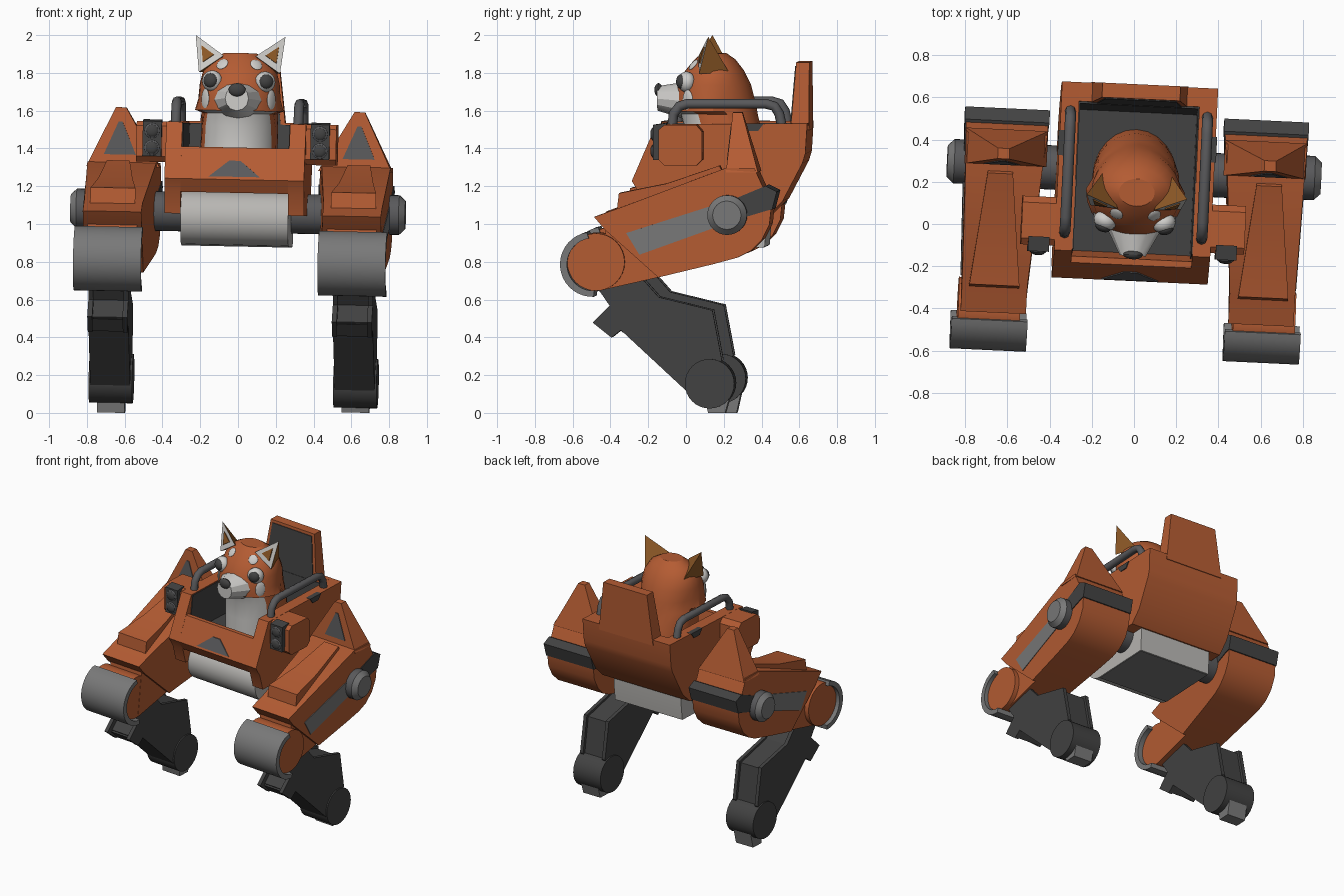
import bpy, bmesh, math
from mathutils import Matrix, Vector

if "Cube" in bpy.data.objects:
    bpy.data.objects.remove(bpy.data.objects["Cube"])


def colour(name, r, g, b):
    m = bpy.data.materials.new(name)
    m.diffuse_color = (r, g, b, 1)
    m.use_nodes = True
    m.node_tree.nodes["Principled BSDF"].inputs["Base Color"].default_value = m.diffuse_color
    return m


ORANGE = colour("orange", 0.46, 0.107, 0.033)
DARK = colour("charcoal", 0.055, 0.055, 0.055)
GREY = colour("mid grey", 0.19, 0.19, 0.19)
STEEL = colour("dark steel", 0.10, 0.10, 0.105)
LIGHT = colour("light grey", 0.48, 0.47, 0.45)
WHITE = colour("white fur", 0.62, 0.61, 0.59)
OCHRE = colour("ochre", 0.27, 0.10, 0.02)

# the whole machine leans and turns a touch
POSE = (Matrix.Translation((-0.013, 0, 1)) @ Matrix.Rotation(math.radians(-2.7), 4, 'Z')
        @ Matrix.Rotation(math.radians(1.2), 4, 'Y') @ Matrix.Translation((0, 0, -1)))
SIDES = ((1, "right"), (-1, "left"))


def finish(name, bm, *mats):
    bmesh.ops.recalc_face_normals(bm, faces=bm.faces[:])
    bm.transform(POSE)
    me = bpy.data.meshes.new(name)
    bm.to_mesh(me)
    bm.free()
    for m in mats:
        me.materials.append(m)
    ob = bpy.data.objects.new(name, me)
    bpy.context.collection.objects.link(ob)
    return ob


def hull(name, a, b, mat):
    """Solid between two matching outlines."""
    bm = bmesh.new()
    va, vb = [bm.verts.new(p) for p in a], [bm.verts.new(p) for p in b]
    bm.faces.new(va)
    bm.faces.new(vb[::-1])
    for i in range(len(a)):
        j = (i + 1) % len(a)
        bm.faces.new((va[i], vb[i], vb[j], va[j]))
    return finish(name, bm, mat)


def prism(name, pts, x0, x1, mat):
    return hull(name, [(x0, y, z) for y, z in pts], [(x1, y, z) for y, z in pts], mat)


def plate(name, pts, face_y, mat, t=0.005):
    """Thin plate of (x, z) points lying on a sloping front face."""
    return hull(name, [(x, face_y(z) - t, z) for x, z in pts],
                [(x, face_y(z) + t / 2, z) for x, z in pts], mat)


def rod(name, x0, x1, y, z, r, mat, r2=None, seg=32):
    bm = bmesh.new()
    m = Matrix.Translation(((x0 + x1) / 2, y, z)) @ Matrix.Rotation(math.copysign(math.pi / 2, x1 - x0), 4, 'Y')
    bmesh.ops.create_cone(bm, cap_ends=True, segments=seg, radius1=r, radius2=r2 or r,
                          depth=abs(x1 - x0), matrix=m)
    return finish(name, bm, mat)


def blob(name, loc, normal, scale, mat):
    bm = bmesh.new()
    m = (Matrix.Translation(loc) @ Vector(normal).to_track_quat('Z', 'Y').to_matrix().to_4x4()
         @ Matrix.Diagonal((*scale, 1)))
    bmesh.ops.create_uvsphere(bm, u_segments=16, v_segments=10, radius=1, matrix=m)
    return finish(name, bm, mat)


def arc(cy, cz, r, a0, a1, n):
    return [(cy + r * math.cos(math.radians(a0 + (a1 - a0) * i / n)),
             cz + r * math.sin(math.radians(a0 + (a1 - a0) * i / n))) for i in range(n + 1)]


# ---- cockpit tub
wall = [(-0.14, 1.535), (-0.27, 1.235), (-0.225, 1.165), (-0.19, 1.05), (0.45, 1.05), (0.53, 1.13),
        (0.635, 1.33), (0.65, 1.38), (0.66, 1.54)]
for s, side in SIDES:
    prism(side + "_tub_wall", wall, s * 0.285, s * 0.37, ORANGE)
    prism(side + "_tub_lining", [(-0.13, 1.53), (-0.16, 1.25), (0.56, 1.25), (0.585, 1.53)],
          s * 0.28, s * 0.287, DARK)
    prism(side + "_rim_patch", [(0.31, 1.54), (0.43, 1.54), (0.40, 1.50), (0.34, 1.50)],
          s * 0.34, s * 0.376, DARK)
prism("tub_front", [(-0.195, 1.405), (-0.27, 1.235), (-0.225, 1.165), (-0.12, 1.165), (-0.165, 1.405)],
      -0.285, 0.285, ORANGE)
prism("tub_floor", [(-0.16, 1.17), (-0.17, 1.26), (0.58, 1.26), (0.5, 1.17)], -0.285, 0.285, DARK)
prism("tub_back", [(0.57, 1.54), (0.54, 1.25), (0.3, 1.06), (0.45, 1.05), (0.53, 1.13), (0.635, 1.33),
                   (0.65, 1.38), (0.66, 1.54)], -0.285, 0.285, ORANGE)
plate("front_badge", [(-0.135, 1.25), (0.135, 1.25), (0.03, 1.335), (-0.03, 1.335)],
      lambda z: -0.27 + 0.44 * (z - 1.235), STEEL)

# ---- tall backrest with dark padding
rest = [(-0.23, 1.5), (0.23, 1.5), (0.185, 1.86), (-0.185, 1.86)]
hull("backrest", [(x, 0.565 + 0.08 * (z - 1.5), z) for x, z in rest], [(x, 0.663, z) for x, z in rest], ORANGE)
plate("backrest_pad", [(x * 0.9, z - 0.02) for x, z in rest], lambda z: 0.565 + 0.08 * (z - 1.5), DARK)
prism("seat_back_lower", [(0.53, 1.25), (0.56, 1.53), (0.572, 1.53), (0.55, 1.25)], -0.28, 0.28, DARK)

# ---- pelvis block with grey underside, and axle
prism("pelvis", arc(-0.02, 1.03, 0.145, 270, 90, 12) + [(0.44, 1.15), (0.44, 1.0), (0.43, 0.885)],
      -0.285, 0.285, LIGHT)
prism("pelvis_underside", [(-0.03, 0.887), (-0.03, 0.881), (0.425, 0.881), (0.425, 0.887)], -0.282, 0.282, GREY)
rod("hip_axle", -0.45, 0.45, 0.25, 1.06, 0.105, STEEL)

for s, side in SIDES:
    # grab rail
    cu = bpy.data.curves.new(side + "_rail", 'CURVE')
    cu.dimensions = '3D'
    cu.bevel_depth, cu.bevel_resolution, cu.use_fill_caps = 0.026, 2, True
    path = [(-0.06, 1.5), (-0.05, 1.59), (-0.02, 1.63), (0.02, 1.643), (0.44, 1.643), (0.485, 1.63),
            (0.51, 1.59), (0.53, 1.5)]
    sp = cu.splines.new('POLY')
    sp.points.add(len(path) - 1)
    for p, (y, z) in zip(sp.points, path):
        p.co = (s * 0.325, y, z, 1)
    cu.materials.append(STEEL)
    rail = bpy.data.objects.new(side + "_rail", cu)
    rail.matrix_world = POSE
    bpy.context.collection.objects.link(rail)

    # headlamp pod with two lamps
    pod = [(-0.12, 1.51), (-0.09, 1.535), (0.08, 1.535), (0.11, 1.50), (0.11, 1.35), (0.08, 1.32),
           (-0.09, 1.32), (-0.12, 1.35)]
    prism(side + "_lamp_pod", pod, s * 0.36, s * 0.53, ORANGE)
    prism(side + "_lamp_panel", [(-0.15, 1.35), (-0.15, 1.535), (-0.08, 1.545), (-0.08, 1.35)],
          s * 0.395, s * 0.495, DARK)
    for z in (1.395, 1.485):
        rod_y = (s * 0.445, -0.148, z)
        blob(side + "_lamp_ring", rod_y, (0, -1, 0), (0.041, 0.041, 0.014), STEEL)
        blob(side + "_lamp_lens", (s * 0.445, -0.154, z), (0, -1, 0), (0.033, 0.033, 0.014), DARK)

    # ---- leg helper: outline shifted to the leg, width tapering to the front
    def leg(name, pts, u0, u1, mat, taper=True):
        def place(u):
            out = []
            for y, z in pts:
                y, z = y + 0.03, z + 0.0136
                t = max(0, min(1, (0.42 - y) / 0.55))
                c, h = (0.615 + 0.02 * t, 0.195 - 0.04 * t) if taper else (0.648, 1)
                out.append((s * (c + u * h), y, z))
            return out
        return hull(side + "_" + name, place(u0), place(u1), mat)

    # thigh, top wedge, hip band, side panel
    leg("thigh", [(-0.48, 1.04), (-0.42, 0.97), (-0.14, 0.72), (0.15, 0.79), (0.28, 0.825), (0.35, 0.86),
                  (0.41, 0.92), (0.45, 1.0), (0.46, 1.09), (0.42, 1.19), (0.37, 1.3), (0.22, 1.3),
                  (-0.34, 1.09)], -1, 1, ORANGE)
    wedge = [(-0.36, 1.08), (-0.35, 1.165), (-0.1, 1.215), (0.18, 1.31), (0.2, 1.27)]
    hull(side + "_thigh_wedge", *[[(s * (0.638 + d * (0.08 - 0.11 * y)), y + 0.03, z + 0.0136)
                                   for y, z in wedge] for d in (-1, 1)], ORANGE)
    leg("hip_band", [(0.25, 1.13), (0.43, 1.205), (0.49, 1.175), (0.465, 1.08), (0.44, 1.075), (0.29, 1.03)],
        -1.03, 1.03, DARK)
    leg("thigh_panel", [(-0.31, 0.955), (-0.24, 0.84), (0.15, 0.98), (0.13, 1.095)], 0.97, 1.04, GREY)
    # shoulder fin
    base = [(0.42, 0.25), (0.81, 0.25), (0.81, 0.42), (0.42, 0.42)]
    top = [(0.605, 0.28), (0.66, 0.28), (0.66, 0.33), (0.605, 0.33)]
    hull(side + "_fin", [(s * x, y, 1.29) for x, y in base], [(s * x, y, 1.605) for x, y in top], ORANGE)
    plate(side + "_fin_window", [(s * 0.548, 1.355), (s * 0.718, 1.355), (s * 0.643, 1.53), (s * 0.623, 1.53)],
          lambda z: 0.25 + 0.03 * (z - 1.29) / 0.315, STEEL)
    # hip boss
    rod(side + "_hip_boss", s * 0.78, s * 0.855, 0.258, 1.065, 0.105, STEEL)
    rod(side + "_hip_cap", s * 0.855, s * 0.887, 0.258, 1.065, 0.105, GREY, 0.075)

    # knee drum, arm and shell
    rod(side + "_knee_drum", s * 0.505, s * 0.80, -0.44, 0.815, 0.152, ORANGE)
    leg("knee_arm", [(-0.45, 0.65), (-0.14, 0.72), (-0.42, 0.97)], -0.85, 0.85, ORANGE)
    leg("knee_shell", arc(-0.487, 0.79, 0.172, 100, 272, 18) + arc(-0.482, 0.79, 0.14, 272, 100, 18),
        -0.18, 0.18, GREY, False)

    # shin core with raised side cheeks, ankle and foot
    shin = [(-0.40, 0.63), (-0.35, 0.57), (-0.44, 0.48), (-0.38, 0.42), (-0.33, 0.45), (0.02, 0.12),
            (0.18, 0.25), (0.13, 0.53), (-0.15, 0.605), (-0.22, 0.68), (-0.33, 0.71)]
    cheek = [(-0.455, 0.65), (-0.40, 0.57), (-0.49, 0.48), (-0.39, 0.40), (-0.34, 0.44), (0.015, 0.11),
             (0.1, 0.15), (0.195, 0.28), (0.145, 0.545), (-0.14, 0.615), (-0.215, 0.70), (-0.33, 0.73)]
    leg("shin", shin, -0.09, 0.09, DARK, False)
    for d in (-1, 1):
        leg("shin_cheek", cheek, d * 0.08, d * 0.106, DARK, False)
    lower = [(-0.45, 0.47), (-0.385, 0.405), (-0.34, 0.44), (0.015, 0.11), (0.1, 0.2), (-0.2, 0.5)]
    leg("shin_front", lower, -0.1, 0.1, DARK, False)
    rod(side + "_ankle", s * 0.533, s * 0.763, 0.16, 0.17, 0.131, DARK)
    g = s * 0.0136 + 0.001
    prism(side + "_foot_pad", [(0.15, g), (0.24, g), (0.265, 0.1), (0.13, 0.1)], s * 0.575, s * 0.72, GREY)

# ---- pilot animal: lofted body and head, rings of (z, front y, back y, half width)
RINGS = [(1.25, -0.01, 0.45, 0.20), (1.4, -0.01, 0.43, 0.205), (1.52, -0.01, 0.395, 0.20),
         (1.585, -0.03, 0.38, 0.19), (1.60, -0.065, 0.378, 0.235), (1.66, -0.07, 0.365, 0.218),
         (1.74, -0.05, 0.345, 0.212), (1.81, -0.005, 0.31, 0.195), (1.87, 0.045, 0.265, 0.15),
         (1.905, 0.085, 0.215, 0.085)]
RINGS = [(z, (a + b) / 2, rx, (b - a) / 2) for z, a, b, rx in RINGS]
bm, N, rows = bmesh.new(), 24, []
for z, cy, rx, ry in RINGS:
    row = []
    for i in range(N):
        a = 2 * math.pi * i / N
        w = 0.21 if math.cos(a) < -0.1 and 1.5 < z < 1.7 else rx   # cheek tufts only at the front
        row.append(bm.verts.new((w * math.sin(a), cy - ry * math.cos(a), z)))
    rows.append(row)
bm.faces.new(rows[0])
bm.faces.new(rows[-1])
for lo, hi in zip(rows, rows[1:]):
    for i in range(N):
        f = bm.faces.new((lo[i], lo[(i + 1) % N], hi[(i + 1) % N], hi[i]))
        c = f.calc_center_median()
        f.material_index = int(c.z < 1.598 and abs(c.x) < 0.17 and c.y < 0.16)
finish("pilot_body", bm, ORANGE, WHITE)


def on_head(x, z):
    """Point and outward direction on the front of the head."""
    a, b = next((p, q) for p, q in zip(RINGS, RINGS[1:]) if p[0] <= z <= q[0])
    t = (z - a[0]) / (b[0] - a[0])
    cy, rx, ry = (a[k] + t * (b[k] - a[k]) for k in (1, 2, 3))
    y = cy - ry * math.sqrt(1 - (x / rx) ** 2)
    return Vector((x, y, z)), Vector((x / rx ** 2, (y - cy) / ry ** 2, max(0, z - 1.7) / 0.025)).normalized()


# muzzle and nose
ring = [(math.cos(2 * math.pi * i / 12), math.sin(2 * math.pi * i / 12)) for i in range(12)]
hull("muzzle", [(0.13 * c, -0.02, 1.655 + 0.095 * d) for c, d in ring],
     [(0.062 * c, -0.15, 1.665 + 0.065 * d) for c, d in ring], WHITE)
blob("nose", (0, -0.145, 1.71), (0, -1, 0), (0.046, 0.036, 0.022), DARK)

for s, side in SIDES:
    # eye
    blob(side + "_eye", (s * 0.14, 0.01, 1.755), (s * 0.4, -1, 0), (0.056, 0.056, 0.045), WHITE)
    blob(side + "_pupil", (s * 0.148, -0.018, 1.757), (s * 0.3, -1, 0), (0.039, 0.039, 0.026), DARK)
    # pale brow and cheek markings
    for part, x, z, size in (("brow", 0.09, 1.845, (0.032, 0.034, 0.009)),
                             ("cheek", 0.175, 1.66, (0.034, 0.055, 0.009))):
        p, n = on_head(s * x, z)
        blob(side + "_" + part, p, n, size, WHITE)
    # ear: pale front, ochre back and inner patch
    bm = bmesh.new()
    pts = [Vector((s * x, y, z)) for x, y, z in
           ((0.215, 0.08, 1.80), (0.085, 0.07, 1.89), (0.16, 0.24, 1.80), (0.238, 0.13, 1.996))]
    a, b, c, t = [bm.verts.new(p) for p in pts]
    for k, f in enumerate(((a, b, t), (a, c, t), (b, c, t), (a, b, c))):
        bm.faces.new(f).material_index = min(k, 1)
    finish(side + "_ear", bm, WHITE, OCHRE)
    mid = (pts[0] + pts[1] + pts[3]) / 3
    inner = [mid + 0.45 * (p - mid) for p in (pts[0], pts[1], pts[3])]
    hull(side + "_ear_inner", [p + Vector((0, -0.007, 0.002)) for p in inner], inner, OCHRE)

# smooth round parts, keep edges sharp
for ob in bpy.context.scene.objects:
    ob.select_set(ob.type == 'MESH')
bpy.context.view_layer.objects.active = bpy.data.objects["pilot_body"]
bpy.ops.object.shade_smooth_by_angle(angle=math.radians(28))
